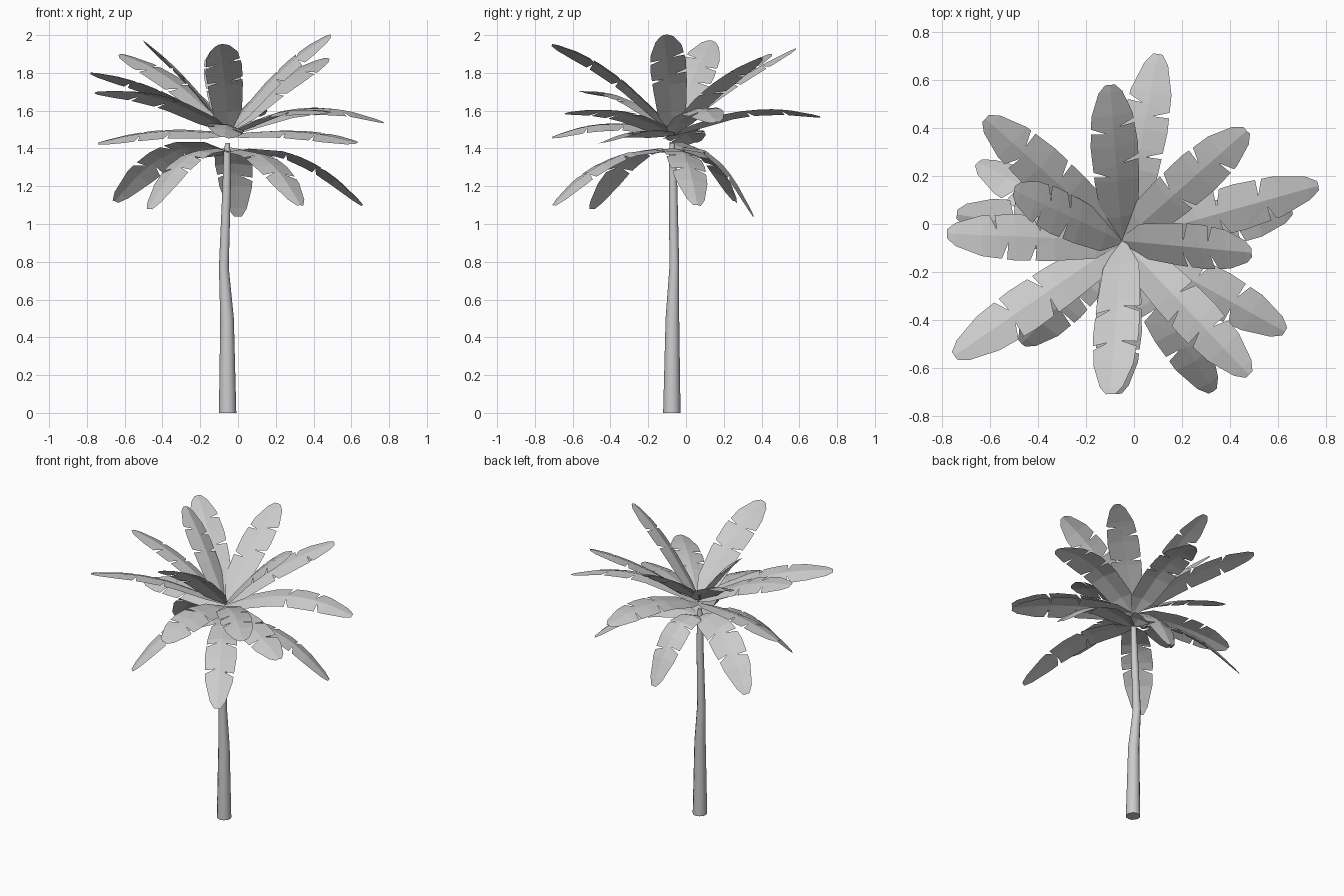
import bpy, bmesh, math, random
from mathutils import Vector

if "Cube" in bpy.data.objects:
    bpy.data.objects.remove(bpy.data.objects["Cube"])

random.seed(4)
CX, CY = -0.05, -0.07


def make_object(name, bm):
    me = bpy.data.meshes.new(name)
    bm.to_mesh(me)
    bm.free()
    ob = bpy.data.objects.new(name, me)
    bpy.context.collection.objects.link(ob)
    return ob


# Trunk: tapered tube along a slightly bent path (x, y, z, radius)
path = [(-0.055, -0.075, 0, 0.046), (-0.058, -0.072, 0.5, 0.036),
        (-0.075, -0.062, 0.77, 0.026), (-0.06, -0.068, 1.2, 0.022),
        (-0.058, -0.073, 1.38, 0.018), (-0.055, -0.073, 1.43, 0.012)]
SIDES = 12
bm = bmesh.new()
rings = []
for x, y, z, r in path:
    rings.append([bm.verts.new((x + r * math.cos(a), y + r * math.sin(a), z))
                  for a in [2 * math.pi * i / SIDES for i in range(SIDES)]])
for a, b in zip(rings, rings[1:]):
    for i in range(SIDES):
        j = (i + 1) % SIDES
        bm.faces.new((a[i], a[j], b[j], b[i]))
bm.faces.new(rings[0][::-1])
bm.faces.new(rings[-1])
trunk = make_object("trunk", bm)
bpy.context.view_layer.objects.active = trunk
trunk.select_set(True)
bpy.ops.object.shade_smooth_by_angle(angle=math.radians(40))

# Leaf half width along its length
PROFILE = [(0, 0.015), (0.15, 0.078), (0.38, 0.094), (0.6, 0.1),
           (0.8, 0.087), (0.95, 0.05), (1, 0.02)]


def half_width(t):
    for (t0, w0), (t1, w1) in zip(PROFILE, PROFILE[1:]):
        if t <= t1:
            return w0 + (w1 - w0) * (t - t0) / (t1 - t0)
    return PROFILE[-1][1]


def leaf(name, tip, base_z, mid_z, roll):
    """Slightly folded, rolled leaf blade along an arched midrib, with torn notches."""
    base, tip = Vector((CX, CY, base_z)), Vector(tip)
    mid = (base + tip) / 2
    mid.z = mid_z
    ctrl = 2 * mid - (base + tip) / 2
    out = Vector((tip.x - CX, tip.y - CY, 0)).normalized()
    flat = Vector((-out.y, out.x, 0))

    def rib(t):
        return base * (1 - t) ** 2 + ctrl * 2 * t * (1 - t) + tip * t * t

    def point(t, side, f=1.0):
        tan = (ctrl - base) * (1 - t) + (tip - ctrl) * t
        up = tan.cross(flat).normalized()
        across = flat * math.cos(roll) + up * math.sin(roll)
        normal = tan.cross(across).normalized()
        w = half_width(t) * f
        return rib(t) + across * side * w - normal * w * 0.17

    bm = bmesh.new()
    cuts = {s: {round(random.uniform(0.4, 0.5), 3), round(random.uniform(0.64, 0.75), 3)}
            for s in (1, -1)}
    stations = sorted({t for t, _ in PROFILE} | cuts[1] | cuts[-1])
    mids = [bm.verts.new(rib(t)) for t in stations]
    for s in (1, -1):
        prev = None
        for t, m in zip(stations, mids):
            if t not in cuts[s] and t not in dict(PROFILE):
                first = second = []
            elif t in cuts[s]:
                inner = bm.verts.new(point(t, s, 0.3))
                first = [inner, bm.verts.new(point(t + 0.005, s))]
                second = [inner, bm.verts.new(point(t + 0.035, s))]
            else:
                first = second = [bm.verts.new(point(t, s))]
            if prev and not first:      # midrib vertex of the other side's notch
                prev = (prev[0] + [m], prev[1])
                continue
            if prev:
                pm, pe = prev
                loop = pm + [m] + first + pe[::-1]
                bm.faces.new(loop if s > 0 else loop[::-1])
            prev = ([m], second)
    bmesh.ops.triangulate(bm, faces=[f for f in bm.faces if len(f.verts) > 4])
    make_object(name, bm)


# Leaf tiers: tip x, y, z, height of the midrib halfway out, roll
upper = [(-.10, -.71, 1.95, 1.79, .32), (-.10, .58, 1.93, 1.75, .1),
         (.49, -.12, 2.0, 1.80, .4), (.47, .39, 1.88, 1.73, .1),
         (-.50, .14, 1.97, 1.77, .35), (-.62, .44, 1.9, 1.75, -.1),
         (-.78, -.04, 1.8, 1.70, .25), (-.75, -.55, 1.7, 1.66, .2)]
middle = [(.10, .71, 1.57, 1.60, -.15), (.77, .16, 1.54, 1.61, .2),
          (.63, -.45, 1.43, 1.49, .2), (.48, -.63, 1.59, 1.59, .15),
          (-.07, -.71, 1.46, 1.53, -.2), (-.74, .04, 1.43, 1.49, -.25)]
lower = [(.66, .06, 1.1, 1.36, -.15), (.33, -.70, 1.1, 1.35, 0),
         (-.47, -.50, 1.08, 1.36, 0), (-.65, .26, 1.12, 1.38, .5),
         (0, .36, 1.04, 1.36, 0)]
for tier, base_z, leaves in (("upper", 1.49, upper), ("middle", 1.47, middle),
                             ("lower", 1.38, lower)):
    for n, (x, y, z, mz, roll) in enumerate(leaves):
        leaf(f"{tier}_leaf_{n + 1}", (x, y, z), base_z, mz, roll)
